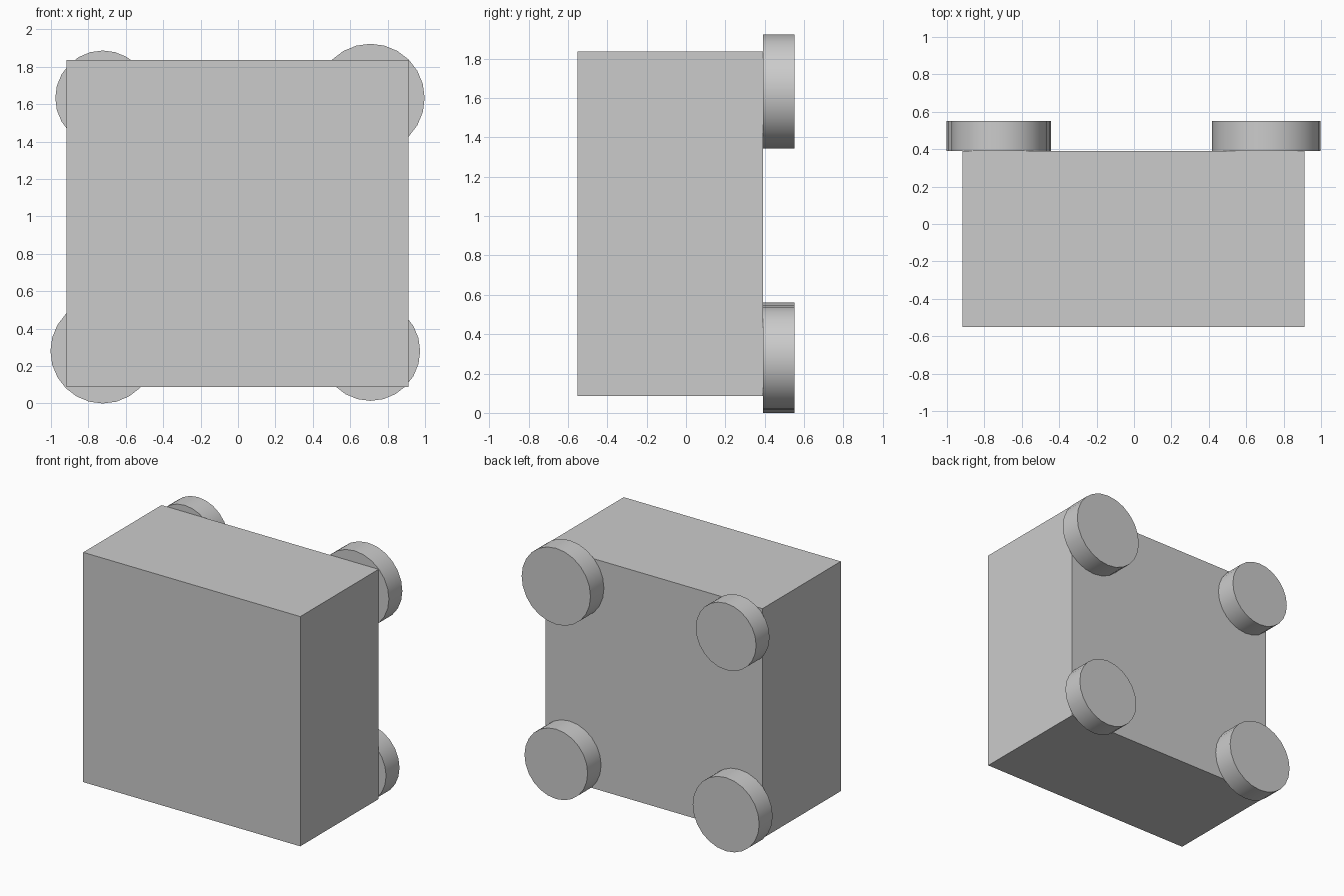
import bpy
from math import pi

if "Cube" in bpy.data.objects:
    bpy.data.objects.remove(bpy.data.objects["Cube"])

BACK = 0.39   # y of the body's rear face
END = 0.552   # y of the feet's outer faces


def box(name, lo, hi):
    center = [(a + b) / 2 for a, b in zip(lo, hi)]
    bpy.ops.mesh.primitive_cube_add(size=1, location=center)
    obj = bpy.context.object
    obj.name = name
    obj.scale = [b - a for a, b in zip(lo, hi)]
    bpy.ops.object.transform_apply(location=False, rotation=False, scale=True)


def foot(name, x, z, radius):
    bpy.ops.mesh.primitive_cylinder_add(
        vertices=24, radius=radius, depth=END - BACK,
        location=(x, (BACK + END) / 2, z), rotation=(pi / 2, 0, 0))
    bpy.context.object.name = name
    bpy.ops.object.shade_smooth_by_angle(angle=pi / 6)


# Main block
box("body", (-0.917, -0.552, 0.087), (0.911, BACK, 1.836))

# Four round feet on the rear face, each a slightly different size
foot("upper_left_foot", -0.723, 1.633, 0.254)
foot("upper_right_foot", 0.708, 1.633, 0.29)
foot("lower_left_foot", -0.723, 0.28, 0.28)
foot("lower_right_foot", 0.708, 0.28, 0.266)
